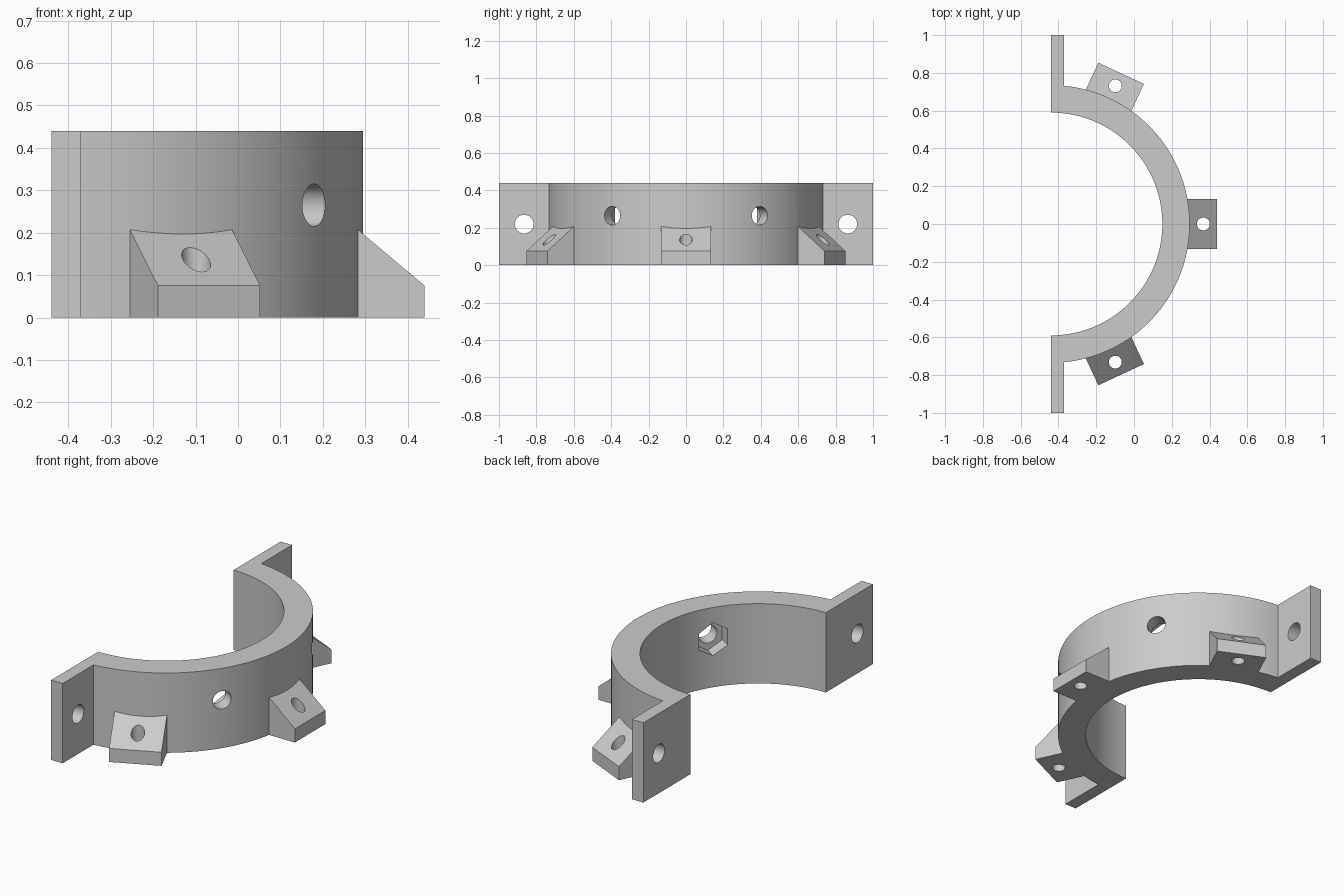
import bpy, bmesh
from math import sin, cos, pi, radians, sqrt
from mathutils import Matrix, Vector

cube = bpy.data.objects.get("Cube")
if cube:
    bpy.data.objects.remove(cube, do_unlink=True)

CX, R_IN, R_OUT, HEIGHT = -0.44, 0.59, 0.735, 0.44
FLANGE_X = -0.37
SEGMENTS = 72

grey = bpy.data.materials.new("plain grey")
grey.use_nodes = True
grey.diffuse_color = (0.6, 0.6, 0.6, 1)
grey.node_tree.nodes["Principled BSDF"].inputs["Base Color"].default_value = (0.6, 0.6, 0.6, 1)


def prism(name, points, direction):
    """Extrude a closed outline along a direction."""
    bm = bmesh.new()
    face = bm.faces.new([bm.verts.new(p) for p in points])
    ext = bmesh.ops.extrude_face_region(bm, geom=[face])
    moved = [v for v in ext["geom"] if isinstance(v, bmesh.types.BMVert)]
    bmesh.ops.translate(bm, verts=moved, vec=direction)
    bmesh.ops.recalc_face_normals(bm, faces=bm.faces)
    mesh = bpy.data.meshes.new(name)
    bm.to_mesh(mesh)
    bm.free()
    mesh.materials.append(grey)
    obj = bpy.data.objects.new(name, mesh)
    bpy.context.collection.objects.link(obj)
    return obj


def rod(name, radius, start, axis, length, sides=32):
    """Round or many-sided bar from a start point along an axis."""
    axis = Vector(axis).normalized()
    side = axis.orthogonal() if abs(axis.z) > 0.9 else Vector((0, 0, 1))
    side.normalize()
    other = axis.cross(side)
    ring = [Vector(start) + radius * (side * cos(2 * pi * i / sides) + other * sin(2 * pi * i / sides))
            for i in range(sides)]
    return prism(name, ring, axis * length)


def combine(target, tool, operation):
    mod = target.modifiers.new(operation.lower(), "BOOLEAN")
    mod.operation, mod.object, mod.solver = operation, tool, "EXACT"
    bpy.context.view_layer.objects.active = target
    bpy.ops.object.modifier_apply(modifier=mod.name)
    bpy.data.objects.remove(tool, do_unlink=True)


def arc(radius, a0, a1):
    return [(CX + radius * cos(a0 + (a1 - a0) * i / SEGMENTS),
             radius * sin(a0 + (a1 - a0) * i / SEGMENTS), 0) for i in range(SEGMENTS + 1)]


# Half ring with a flat flange at each end
y_join = sqrt(R_OUT ** 2 - (FLANGE_X - CX) ** 2)
a_join = pi / 2 - (FLANGE_X - CX) / R_OUT
outline = arc(R_IN, pi / 2, -pi / 2)
outline += [(CX, -1, 0), (FLANGE_X, -1, 0)]
outer = arc(R_OUT, -a_join, a_join)
outline += outer
outline += [(FLANGE_X, 1, 0), (CX, 1, 0)]
bracket = prism("half_ring_bracket", outline, (0, 0, HEIGHT))

# Three sloped lugs around the outside
for degrees in (-65, 0, 65):
    spin = Matrix.Translation((CX, 0, 0)) @ Matrix.Rotation(radians(degrees), 4, "Z")
    side_profile = [(0.66, 0), (0.88, 0), (0.88, 0.075), (0.66, 0.26)]
    points = [spin @ Vector((r, -0.133, z)) for r, z in side_profile]
    lug = prism("lug", points, spin.to_3x3() @ Vector((0, 0.266, 0)))
    combine(bracket, lug, "UNION")
    hole = rod("lug_hole", 0.034, spin @ Vector((0.807, 0, -0.1)), (0, 0, 1), 0.5)
    combine(bracket, hole, "DIFFERENCE")

for side in (-1, 1):
    # Flange bolt holes
    hole = rod("flange_hole", 0.05, (CX - 0.1, side * 0.865, 0.22), (1, 0, 0), 0.3)
    combine(bracket, hole, "DIFFERENCE")
    # Radial bolt holes with hexagonal nut pockets inside
    a = radians(32.5) * side
    axis = Vector((cos(a), sin(a), 0))
    middle = Vector((CX, 0, 0.265))
    combine(bracket, rod("radial_hole", 0.05, middle + axis * 0.5, axis, 0.35), "DIFFERENCE")
    combine(bracket, rod("nut_pocket", 0.09, middle + axis * 0.5, axis, 0.157, 6), "DIFFERENCE")

bpy.ops.object.select_all(action="DESELECT")
bracket.select_set(True)
bpy.context.view_layer.objects.active = bracket
bpy.ops.object.shade_smooth_by_angle(angle=radians(20))
